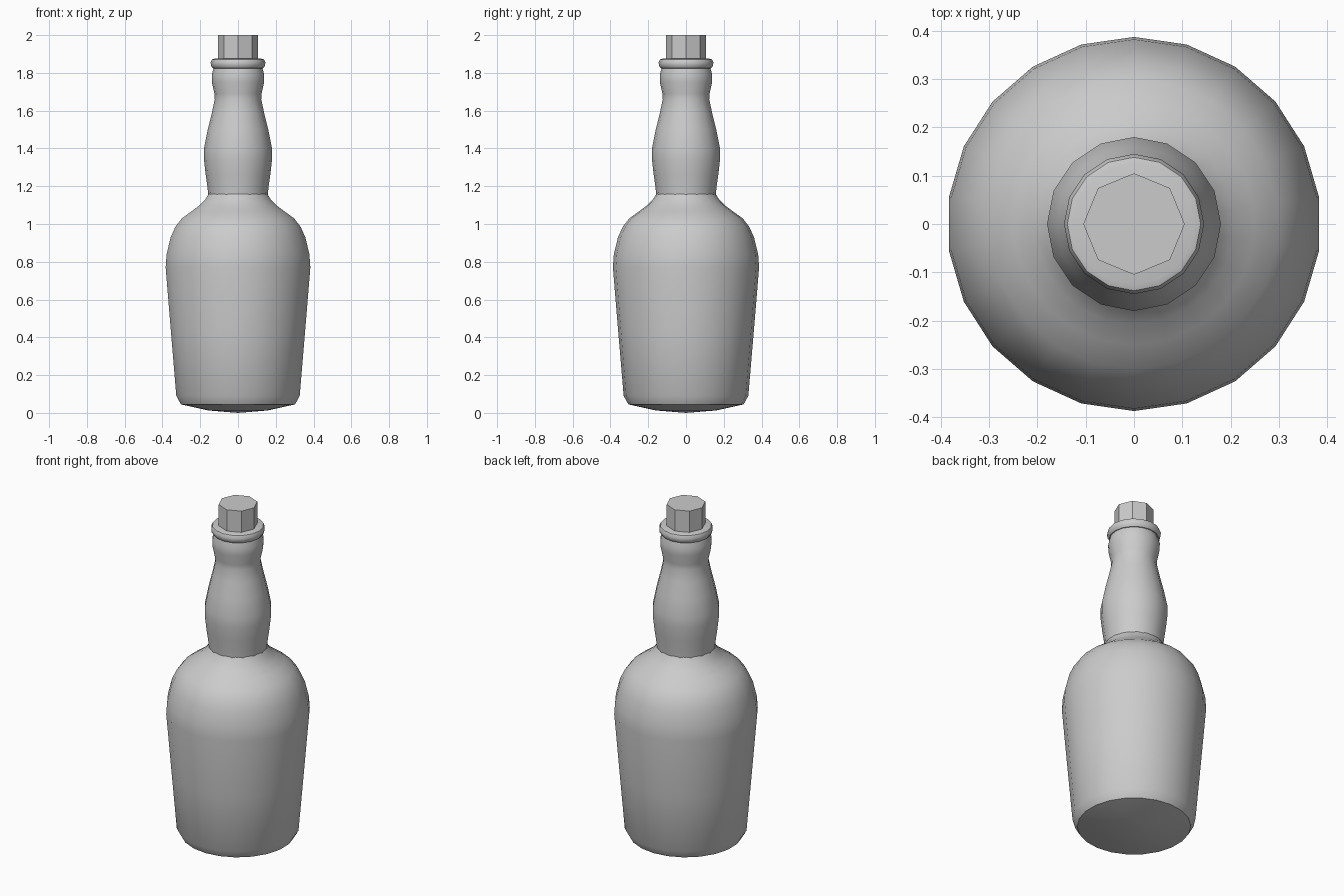
import bpy, bmesh, math
from math import cos, sin, pi

if "Cube" in bpy.data.objects:
    bpy.data.objects.remove(bpy.data.objects["Cube"])


def revolve(name, profile, sides, smooth=True, turn=0.0):
    """Spin an (r, z) profile about z; r = 0 ends become poles, open ends stay open."""
    bm = bmesh.new()
    rings = []
    for r, z in profile:
        if r == 0:
            rings.append([bm.verts.new((0, 0, z))])
        else:
            rings.append([bm.verts.new((r * cos(turn + 2 * pi * i / sides),
                                        r * sin(turn + 2 * pi * i / sides), z))
                          for i in range(sides)])
    for a, b in zip(rings, rings[1:]):
        for i in range(sides):
            j = (i + 1) % sides
            if len(a) == 1:
                bm.faces.new((a[0], b[j], b[i]))
            elif len(b) == 1:
                bm.faces.new((a[i], a[j], b[0]))
            else:
                bm.faces.new((a[i], a[j], b[j], b[i]))
    bmesh.ops.recalc_face_normals(bm, faces=bm.faces)
    mesh = bpy.data.meshes.new(name)
    bm.to_mesh(mesh)
    bm.free()
    obj = bpy.data.objects.new(name, mesh)
    bpy.context.collection.objects.link(obj)
    if smooth:
        bpy.ops.object.select_all(action='DESELECT')
        obj.select_set(True)
        bpy.context.view_layer.objects.active = obj
        bpy.ops.object.shade_smooth_by_angle(angle=math.radians(40))
    return obj


# Bottle body: slightly convex base, flared wall, rounded shoulder
revolve("bottle_body", [
    (0, 0.0), (0.16, 0.013), (0.305, 0.045), (0.33, 0.09), (0.358, 0.42),
    (0.387, 0.77), (0.382, 0.84), (0.36, 0.93), (0.335, 0.985), (0.30, 1.03),
    (0.25, 1.066), (0.207, 1.098), (0.175, 1.13), (0.157, 1.16)], 22, turn=pi / 2)

# Bulging neck
revolve("bottle_neck", [
    (0.157, 1.14), (0.161, 1.19), (0.171, 1.26), (0.18, 1.34), (0.18, 1.40),
    (0.16, 1.50), (0.138, 1.59), (0.123, 1.66), (0.125, 1.69), (0.138, 1.75),
    (0.139, 1.79), (0.128, 1.83)], 16, turn=pi / 2)

# Rolled lip around the mouth
revolve("bottle_lip", [
    (0.12, 1.822), (0.134, 1.825), (0.143, 1.838), (0.145, 1.855),
    (0.138, 1.871), (0.125, 1.875), (0, 1.872)], 16, turn=pi / 2)

# Eight-sided cork
revolve("cork", [(0, 1.85), (0.105, 1.85), (0.105, 2.0), (0, 2.0)], 8, smooth=False)
